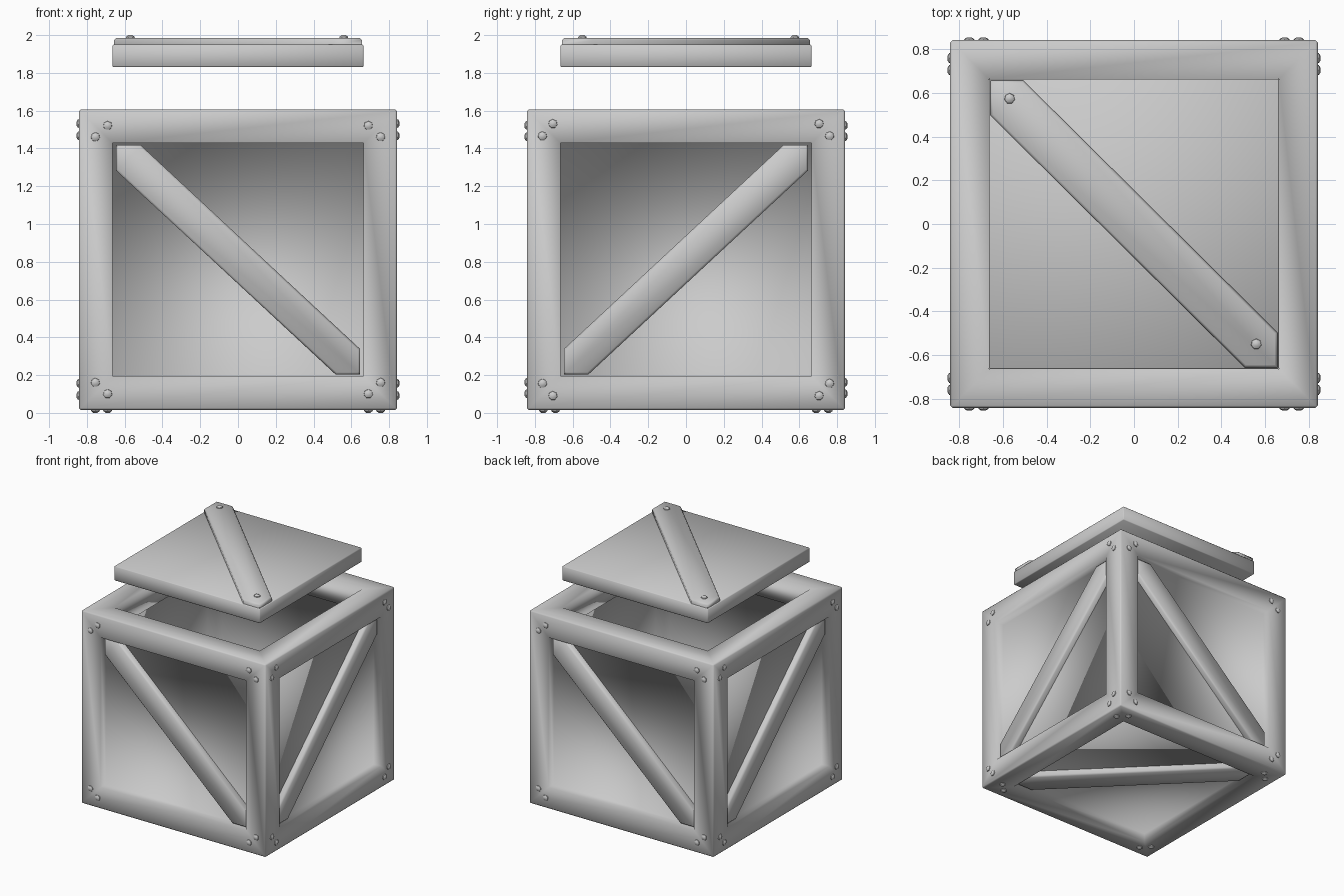
import bpy, bmesh
from math import pi
from mathutils import Matrix, Vector

if "Cube" in bpy.data.objects:
    bpy.data.objects.remove(bpy.data.objects["Cube"])

HALF, ZMID, HALF_Z = 0.842, 0.811, 0.795
BEAM = 0.178      # width of the frame beams
DEPTH = 0.07      # how far the panels sit behind the frame
PANEL = 0.03      # panel thickness


def finish(bm, name, matrix=None, angle=None):
    bmesh.ops.recalc_face_normals(bm, faces=bm.faces[:])
    mesh = bpy.data.meshes.new(name)
    bm.to_mesh(mesh)
    bm.free()
    ob = bpy.data.objects.new(name, mesh)
    bpy.context.collection.objects.link(ob)
    if matrix is not None:
        ob.matrix_world = matrix
    for p in mesh.polygons:
        p.use_smooth = True
    if angle is not None:
        bpy.ops.object.select_all(action='DESELECT')
        bpy.context.view_layer.objects.active = ob
        ob.select_set(True)
        bpy.ops.object.shade_smooth_by_angle(angle=angle)
    return ob


def cube(bm, sx, sy, sz, center):
    m = Matrix.Translation(center) @ Matrix.Diagonal((sx, sy, sz, 1))
    return bmesh.ops.create_cube(bm, size=1, matrix=m)['verts']


def bevelled_box(sx, sy, sz, center, bevel):
    bm = bmesh.new()
    cube(bm, sx, sy, sz, center)
    bmesh.ops.bevel(bm, geom=bm.edges[:], offset=bevel, segments=1,
                    affect='EDGES', profile=0.5)
    return bm


def frame(right, up, normal, origin):
    """Local x = right, y = up, z = outward normal."""
    m = Matrix((right, up, normal)).transposed().to_4x4()
    m.translation = Vector(origin)
    return m


def brace(name, matrix, w, h, cx, cy, z0, z1):
    # diagonal plank with clipped ends, running top left to bottom right
    pts = [(-w, h), (-w, h - cy), (w - cx, -h), (w, -h), (w, -h + cy), (-w + cx, h)]
    bm = bmesh.new()
    f = bm.faces.new([bm.verts.new((x, y, z0)) for x, y in pts])
    ext = bmesh.ops.extrude_face_region(bm, geom=[f])
    top = [v for v in ext['geom'] if isinstance(v, bmesh.types.BMVert)]
    bmesh.ops.translate(bm, verts=top, vec=(0, 0, z1 - z0))
    edges = [e for e in bm.edges if all(v in top for v in e.verts)]
    bmesh.ops.bevel(bm, geom=edges, offset=0.012, segments=1, affect='EDGES', profile=0.5)
    return finish(bm, name, matrix, pi / 3)


def bolts(name, matrix, spots, r=0.027, h=0.013):
    # low domed bolt heads
    bm = bmesh.new()
    for x, y in spots:
        for r1, r2, z0, z1 in ((r, r * 0.85, -0.01, h * 0.4), (r * 0.85, r * 0.4, h * 0.4, h)):
            bmesh.ops.create_cone(bm, cap_ends=True, segments=7, radius1=r1, radius2=r2,
                                  depth=z1 - z0,
                                  matrix=Matrix.Translation((x, y, (z0 + z1) / 2)))
    return finish(bm, name, matrix, pi / 4)


# crate body, outside: bevelled box with every face framed and recessed
bm = bevelled_box(2 * HALF, 2 * HALF, 2 * HALF_Z, (0, 0, ZMID), 0.01)
panels = sorted(bm.faces, key=lambda f: -f.calc_area())[:6]
top = max(panels, key=lambda f: f.normal.z)
walls = [f for f in panels if f is not top]
bmesh.ops.inset_individual(bm, faces=panels, thickness=BEAM - 0.01, depth=0, use_even_offset=True)
bmesh.ops.inset_individual(bm, faces=walls, thickness=0, depth=-DEPTH)
bmesh.ops.inset_individual(bm, faces=[top], thickness=0, depth=-BEAM)
bmesh.ops.delete(bm, geom=[top], context='FACES_ONLY')

# crate body, inside: open cavity whose walls are pushed out between the beams
verts = cube(bm, 2 * (HALF - BEAM), 2 * (HALF - BEAM), 2 * (HALF_Z - BEAM), (0, 0, ZMID))
inner = list({f for v in verts for f in v.link_faces})
bm.normal_update()
lid_side = max(inner, key=lambda f: f.normal.z)
inner.remove(lid_side)
bmesh.ops.delete(bm, geom=[lid_side], context='FACES_ONLY')
bmesh.ops.inset_individual(bm, faces=inner, thickness=0.001, depth=BEAM - DEPTH - PANEL)
bmesh.ops.remove_doubles(bm, verts=bm.verts[:], dist=0.0005)
finish(bm, "crate_body")

# face frames (right and left braces are mirrored)
X, Y, Z = Vector((1, 0, 0)), Vector((0, 1, 0)), Vector((0, 0, 1))
sides = {
    "front": (frame(X, Z, -Y, (0, -HALF, ZMID)), False),
    "back": (frame(-X, Z, Y, (0, HALF, ZMID)), False),
    "right": (frame(Y, Z, X, (HALF, 0, ZMID)), True),
    "left": (frame(-Y, Z, -X, (-HALF, 0, ZMID)), True),
}
flip_x = Matrix.Scale(-1, 4, X)
corners = [(sx, sy) for sx in (-1, 1) for sy in (-1, 1)]
for name, (m, flip) in sides.items():
    brace(name + "_brace", m @ flip_x if flip else m,
          0.647, 0.608, 0.13, 0.135, -DEPTH - 0.01, -0.02)
    pair = [(0.705, 0.72), (0.76, 0.655)] if flip else [(0.69, 0.71), (0.755, 0.65)]
    bolts(name + "_bolts", m, [(sx * x, sy * y) for sx, sy in corners for x, y in pair])

# underside brace and bolts
under = frame(X, -Y, -Z, (0, 0, ZMID - HALF_Z))
brace("bottom_brace", under @ flip_x, 0.65, 0.65, 0.15, 0.15, -DEPTH - 0.01, -0.02)
bolts("bottom_bolts", under, [(sx * x, sy * y) for sx, sy in corners
                              for x, y in ((0.69, 0.755), (0.755, 0.69))], h=0.016)

# floating lid
finish(bevelled_box(1.33, 1.33, 0.12, (0, 0, 1.89), 0.006), "lid")
brace("lid_brace", Matrix(), 0.657, 0.657, 0.15, 0.16, 1.945, 1.985)
bolts("lid_bolts", Matrix.Translation((0, 0, 1.985)), [(-0.57, 0.575), (0.56, -0.55)], h=0.015)
